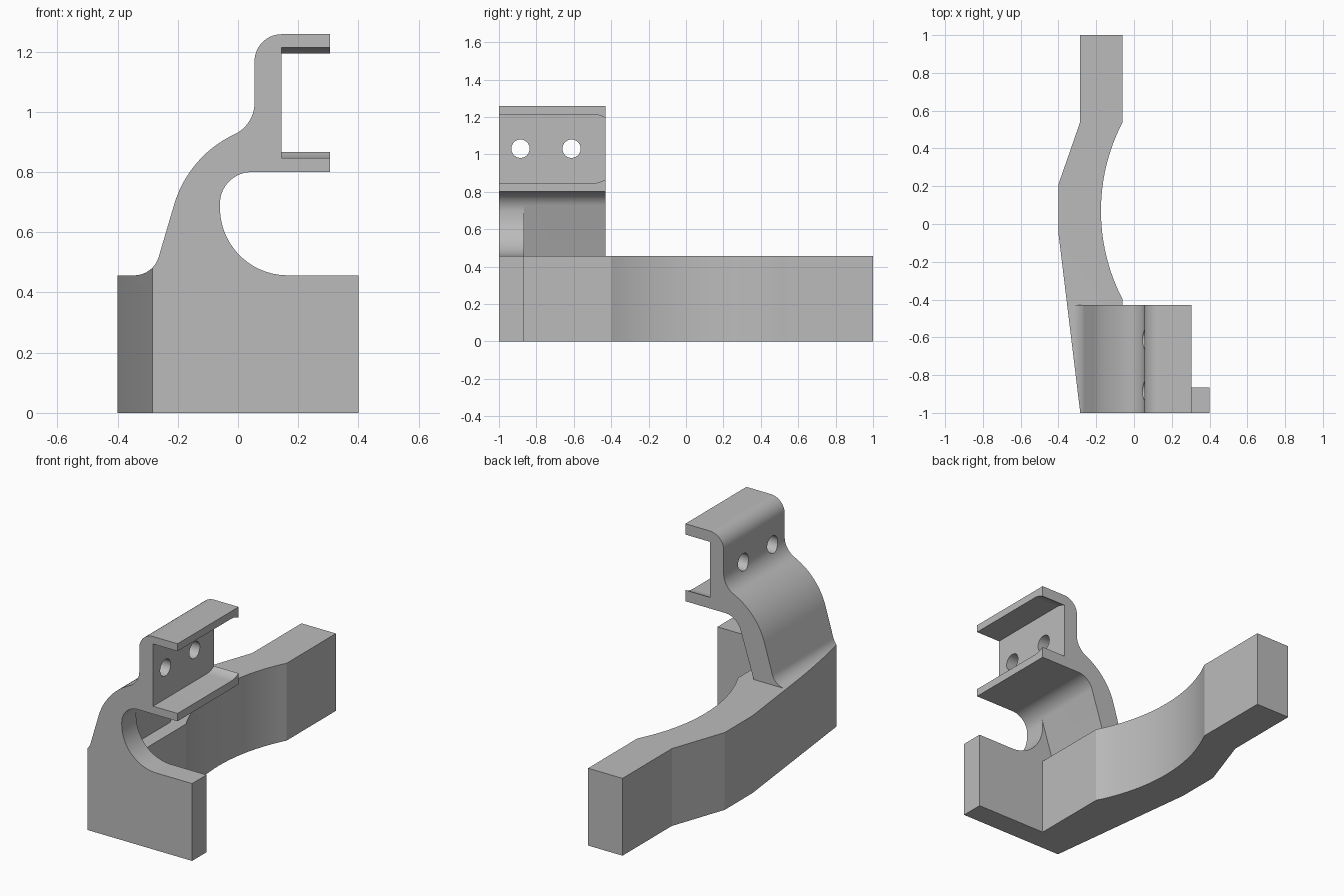
import bpy, bmesh, math
from mathutils import Vector

if "Cube" in bpy.data.objects:
    bpy.data.objects.remove(bpy.data.objects["Cube"], do_unlink=True)

grey = bpy.data.materials.new("plain grey")
grey.use_nodes = True
grey.diffuse_color = (0.5, 0.5, 0.5, 1)
grey.node_tree.nodes["Principled BSDF"].inputs["Base Color"].default_value = (0.5, 0.5, 0.5, 1)


def arc(cx, cy, r, start, end, steps=14):
    """Points along a circular arc, angles in degrees."""
    angles = [math.radians(start + (end - start) * i / steps) for i in range(steps + 1)]
    return [(cx + r * math.cos(a), cy + r * math.sin(a)) for a in angles]


def prism(name, points, axis, low, high):
    """Extrude a closed 2D outline along one axis."""
    place = {"x": lambda p, d: (d, p[0], p[1]),
             "y": lambda p, d: (p[0], d, p[1]),
             "z": lambda p, d: (p[0], p[1], d)}[axis]
    bm = bmesh.new()
    face = bm.faces.new([bm.verts.new(place(p, low)) for p in points])
    side = bmesh.ops.extrude_face_region(bm, geom=[face])
    moved = [v for v in side["geom"] if isinstance(v, bmesh.types.BMVert)]
    bmesh.ops.translate(bm, verts=moved, vec=Vector(place((0, 0), high - low)))
    bmesh.ops.recalc_face_normals(bm, faces=bm.faces)
    mesh = bpy.data.meshes.new(name)
    bm.to_mesh(mesh)
    bm.free()
    mesh.materials.append(grey)
    obj = bpy.data.objects.new(name, mesh)
    bpy.context.collection.objects.link(obj)
    return obj


def combine(target, other, operation):
    """Apply an exact boolean and discard the helper."""
    other.hide_render = True
    mod = target.modifiers.new(operation.lower(), "BOOLEAN")
    mod.operation = operation
    mod.solver = "EXACT"
    mod.object = other
    bpy.context.view_layer.objects.active = target
    bpy.ops.object.modifier_apply(modifier=mod.name)
    bpy.data.objects.remove(other, do_unlink=True)


FRONT, PLATE_BACK, WEB_BACK = -1.0, -0.865, -0.43
BASE_TOP, SUNK = 0.457, 0.40

# Base: curved side arm joined to the front plate
base_outline = [(-0.4, -1), (0.4, -1), (0.4, PLATE_BACK), (-0.06, PLATE_BACK)]
base_outline += arc(0.843, 0.07, 1.018, 207.5, 152.5, 24)
base_outline += [(-0.06, 1), (-0.285, 1), (-0.285, 0.54), (-0.4, 0.21)]
bracket = prism("bracket", base_outline, "z", 0, BASE_TOP)

# Curved web with the clamp block at its top
web_outline = [(0.305, 0.80), (0.305, 1.258)]
web_outline += arc(0.145, 1.168, 0.09, 90, 180)
web_outline += arc(-0.06, 1.03, 0.115, 0, -65)
web_outline += arc(0.1475, 0.586, 0.375, 115, 163)
web_outline += arc(-0.345, 0.542, 0.085, -17, -90)
web_outline += [(-0.345, SUNK), (-0.16, SUNK)]
web_outline += arc(0.045, 0.695, 0.105, 163, 90)
web = prism("web", web_outline, "y", FRONT, WEB_BACK)

# Channel in the clamp, narrowing to a lip at the back
middle, half = 1.03, 0.184
lip = [(-1.1, 0), (-0.5, 0), (-0.475, 0.002), (-0.45, 0.01), (WEB_BACK, 0.02), (-0.4, 0.02)]
channel = [(y, middle - half + d) for y, d in lip]
channel += [(y, middle + half - d) for y, d in reversed(lip)]
combine(web, prism("channel_cutter", channel, "x", 0.145, 0.5), "DIFFERENCE")

# Two bolt holes
for y in (-0.885, -0.612):
    hole = arc(y, middle, 0.049, 0, 360, 32)[:-1]
    combine(web, prism("hole_cutter", hole, "x", -0.2, 0.2), "DIFFERENCE")

# Rounded gusset in the plane of the front plate
gusset_outline = arc(0.045, 0.695, 0.105, 163, 180, 4)
gusset_outline += arc(0.165, 0.682, 0.225, 180, 270, 22)
gusset_outline += [(0.165, SUNK), (-0.2, SUNK), (-0.1, 0.72)]
gusset = prism("gusset", gusset_outline, "y", FRONT, PLATE_BACK)

combine(bracket, web, "UNION")
combine(bracket, gusset, "UNION")

# Slanted outer side shared by the base and the web
wedge = [(-0.2724, -1.1), (-0.4153, 0.077), (-0.6, 0.077), (-0.6, -1.1)]
combine(bracket, prism("side_cutter", wedge, "z", -0.1, 1.5), "DIFFERENCE")

# Smooth curves with crisp edges
bpy.ops.object.select_all(action="DESELECT")
bracket.select_set(True)
bpy.context.view_layer.objects.active = bracket
bpy.ops.object.shade_smooth_by_angle(angle=math.radians(15))
